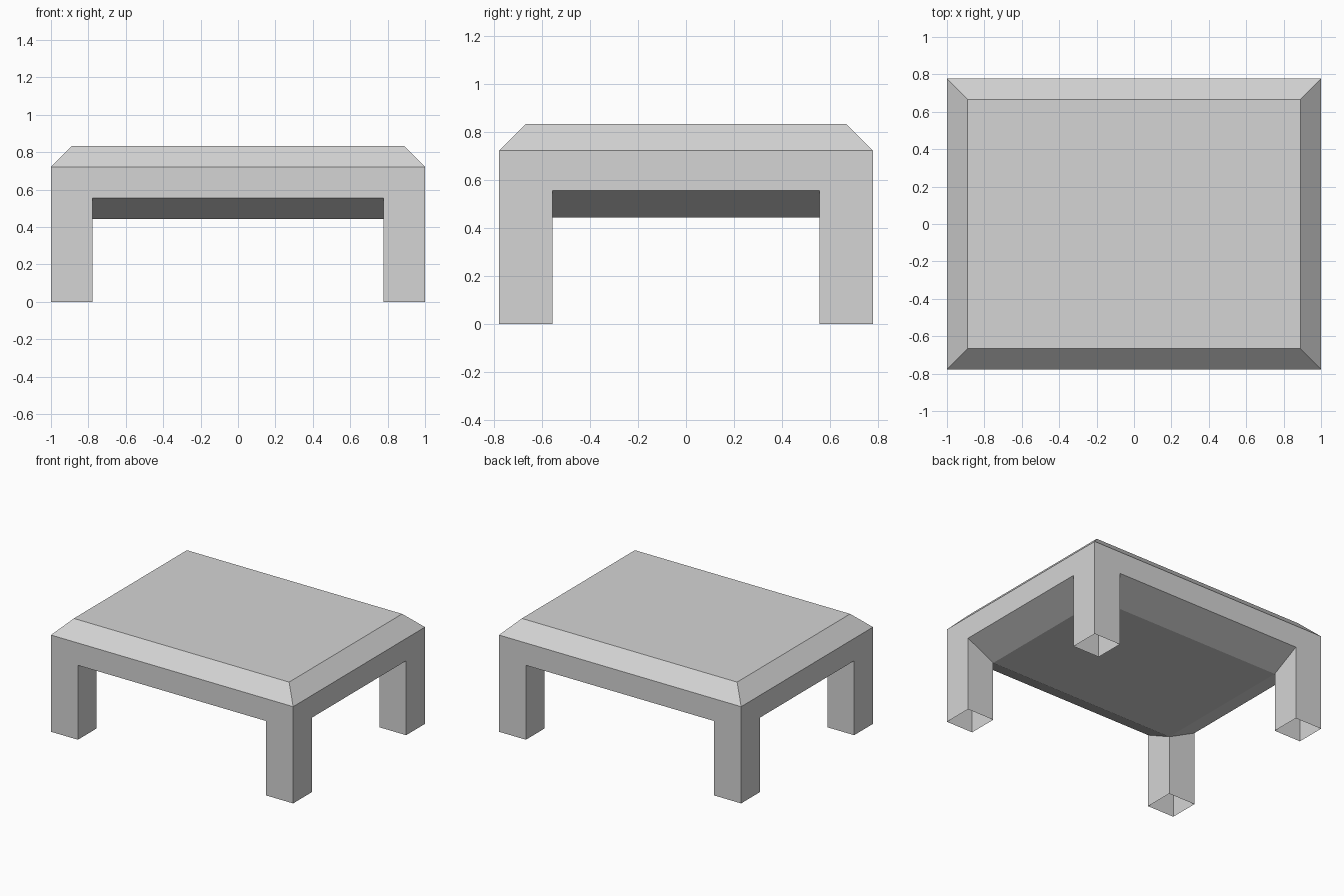
import bpy
import bmesh
from mathutils import Vector

cube = bpy.data.objects.get("Cube")
if cube:
    bpy.data.objects.remove(cube, do_unlink=True)

U = 1 / 9  # the model's grid unit

grey = bpy.data.materials.new("light_grey")
grey.use_nodes = True
grey.diffuse_color = (0.66, 0.66, 0.66, 1)
grey.node_tree.nodes["Principled BSDF"].inputs["Base Color"].default_value = grey.diffuse_color


def ring(bm, points):
    return [bm.verts.new(Vector(p) * U) for p in points]


def rectangle(x, y, z):
    return [(x, -y, z), (x, y, z), (-x, y, z), (-x, -y, z)]


def walls(bm, lower, upper):
    """Join two counter-clockwise rings with outward quads."""
    for i in range(len(lower)):
        j = (i + 1) % len(lower)
        bm.faces.new((lower[i], lower[j], upper[j], upper[i]))


def finish(name, bm):
    mesh = bpy.data.meshes.new(name)
    bm.to_mesh(mesh)
    bm.free()
    mesh.materials.append(grey)
    obj = bpy.data.objects.new(name, mesh)
    bpy.context.collection.objects.link(obj)
    return obj


# Tabletop: straight apron, bevelled rim and flat top
bm = bmesh.new()
apron = ring(bm, rectangle(9, 7, 5))
rim = ring(bm, rectangle(9, 7, 6.5))
top = ring(bm, rectangle(8, 6, 7.5))
walls(bm, apron, rim)
walls(bm, rim, top)
bm.faces.new(top)
finish("tabletop", bm)

# Underside: low flat panel with a slope rising to the apron between the legs
bm = bmesh.new()
panel = ring(bm, rectangle(7, 5, 4))
bm.faces.new(panel[::-1])
for i in range(4):
    a, b = panel[i], panel[(i + 1) % 4]
    along = (b.co - a.co).normalized()
    offset = Vector((along.y * 2, -along.x * 2, 1)) * U
    bm.faces.new((a, b, bm.verts.new(b.co + offset), bm.verts.new(a.co + offset)))
finish("underside", bm)

# Legs: hollow square tubes open at the foot, inner walls trimmed to the slopes
bm = bmesh.new()
footprint = [(7, 5), (9, 5), (9, 7), (7, 7)]
foot = ring(bm, [(x, y, 0) for x, y in footprint])
head = ring(bm, [(x, y, 4 if (x, y) == (7, 5) else 5) for x, y in footprint])
walls(bm, foot, head)
legs = finish("legs", bm)
mirror = legs.modifiers.new("Mirror", "MIRROR")
mirror.use_axis = (True, True, False)
